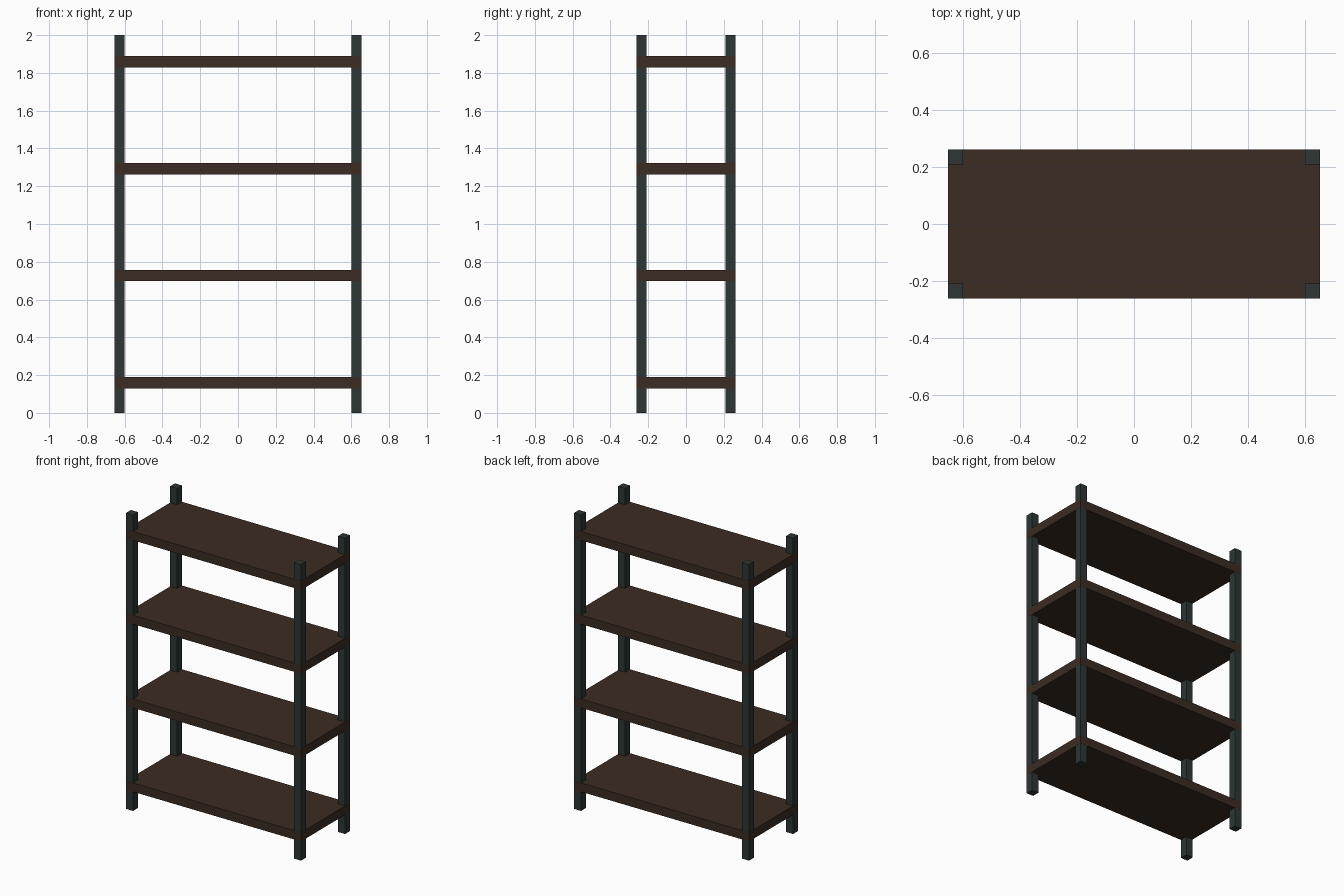
import bpy

if "Cube" in bpy.data.objects:
    bpy.data.objects.remove(bpy.data.objects["Cube"])

WIDTH, DEPTH, HEIGHT = 1.308, 0.523, 2.0
POST = 0.052
SHELF_THICKNESS = 0.06
SHELF_CENTRES = (0.16, 0.727, 1.293, 1.859)


def material(name, colour):
    mat = bpy.data.materials.new(name)
    mat.diffuse_color = (*colour, 1.0)
    mat.use_nodes = True
    mat.node_tree.nodes["Principled BSDF"].inputs["Base Color"].default_value = mat.diffuse_color
    return mat


def box(name, centre, size, mat):
    bpy.ops.mesh.primitive_cube_add(size=1, location=centre)
    obj = bpy.context.object
    obj.name = name
    obj.scale = size
    bpy.ops.object.transform_apply(location=False, rotation=False, scale=True)
    obj.data.materials.append(mat)
    return obj


wood = material("dark brown wood", (0.045, 0.025, 0.016))
metal = material("dark green metal", (0.026, 0.037, 0.036))

# Four corner posts
for side, sx in (("left", -1), ("right", 1)):
    for end, sy in (("front", -1), ("back", 1)):
        box(f"{end}_{side}_post",
            (sx * (WIDTH - POST) / 2, sy * (DEPTH - POST) / 2, HEIGHT / 2),
            (POST, POST, HEIGHT), metal)

# Four evenly spaced shelves, a hair proud of the posts so their edges show
for i, z in enumerate(SHELF_CENTRES, 1):
    box(f"shelf_{i}", (0, 0, z),
        (WIDTH + 0.001, DEPTH + 0.001, SHELF_THICKNESS), wood)
